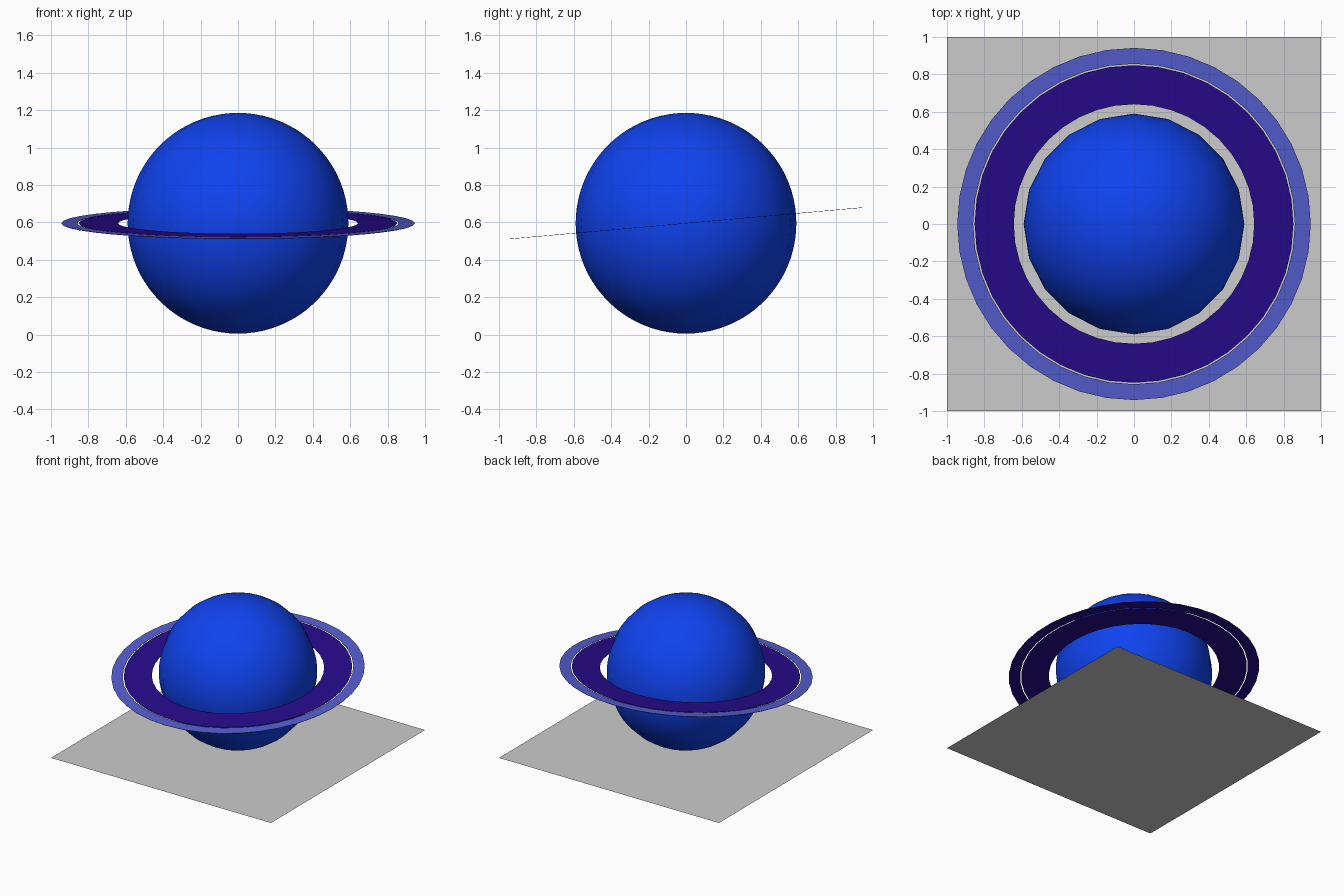
import bpy, bmesh, math

if "Cube" in bpy.data.objects:
    bpy.data.objects.remove(bpy.data.objects["Cube"])

CENTRE_Z = 0.595
TILT = math.atan2(0.168, 1.89)


def material(name, rgb):
    m = bpy.data.materials.new(name)
    m.diffuse_color = (*rgb, 1)
    m.use_nodes = True
    m.node_tree.nodes["Principled BSDF"].inputs["Base Color"].default_value = m.diffuse_color
    return m


blue = material("planet_blue", (0.005, 0.055, 0.86))
purple = material("ring_purple", (0.02, 0.003, 0.26))
lilac = material("ring_lilac", (0.09, 0.11, 0.62))


def ring(name, inner, outer, top_mat, under_mat, sides=40, thick=0.002):
    """Thin flat annulus with its own colour on the upper face."""
    bm = bmesh.new()
    profile = [(inner, -thick / 2), (outer, -thick / 2),
               (outer, thick / 2), (inner, thick / 2)]
    loops = []
    for i in range(sides):
        a = 2 * math.pi * i / sides
        loops.append([bm.verts.new((r * math.cos(a), r * math.sin(a), z))
                      for r, z in profile])
    for i in range(sides):
        p, q = loops[i], loops[(i + 1) % sides]
        for k in range(4):
            n = (k + 1) % 4
            f = bm.faces.new((p[k], q[k], q[n], p[n]))
            f.material_index = 0 if k == 2 else 1
    bmesh.ops.recalc_face_normals(bm, faces=bm.faces)
    mesh = bpy.data.meshes.new(name)
    bm.to_mesh(mesh)
    bm.free()
    mesh.materials.append(top_mat)
    mesh.materials.append(under_mat)
    ob = bpy.data.objects.new(name, mesh)
    bpy.context.collection.objects.link(ob)
    ob.location.z = CENTRE_Z
    ob.rotation_euler.x = TILT
    return ob


# Ground plate
bpy.ops.mesh.primitive_plane_add(size=2, location=(0, 0, 0))
bpy.context.object.name = "base_plate"

# Planet globe, smooth shaded
bpy.ops.mesh.primitive_uv_sphere_add(segments=20, ring_count=40, radius=0.59,
                                     location=(0, 0, CENTRE_Z))
globe = bpy.context.object
globe.name = "globe"
globe.data.materials.append(blue)
bpy.ops.object.shade_smooth()

# Two tilted rings with a narrow gap between them
ring("inner_ring", 0.643, 0.852, purple, purple)
ring("outer_ring", 0.86, 0.945, lilac, purple)
